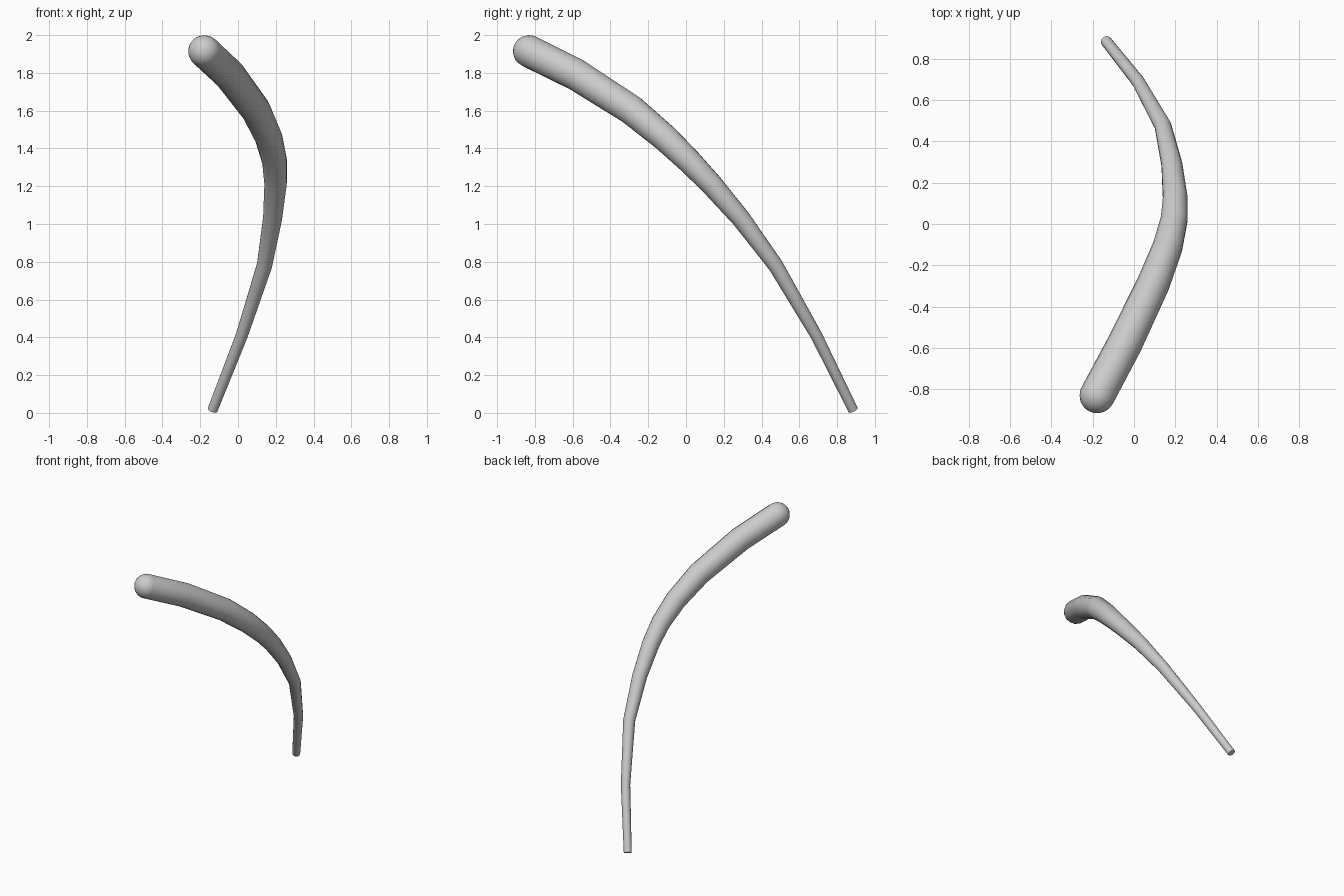
import bpy
import math
from mathutils import Vector

if "Cube" in bpy.data.objects:
    bpy.data.objects.remove(bpy.data.objects["Cube"])

# Centre line from narrow foot to thick head: x, y, z, radius
path = [
    (-0.135, 0.885, 0.015, 0.027),
    (0.02, 0.69, 0.41, 0.032),
    (0.14, 0.475, 0.78, 0.041),
    (0.183, 0.29, 1.03, 0.051),
    (0.199, 0.13, 1.215, 0.06),
    (0.194, 0.02, 1.33, 0.066),
    (0.163, -0.11, 1.455, 0.073),
    (0.093, -0.29, 1.605, 0.08),
    (-0.045, -0.58, 1.79, 0.085),
    (-0.178, -0.83, 1.914, 0.086),
]

# Rounded head: shrinking rings continuing along the last direction
end = Vector(path[-1][:3])
head_radius = path[-1][3]
direction = (end - Vector(path[-2][:3])).normalized()
for i in range(1, 7):
    a = math.radians(min(15 * i, 89))
    p = end + direction * head_radius * math.sin(a)
    path.append((*p, head_radius * math.cos(a)))

# Tapered tube swept along the path
curve = bpy.data.curves.new("curved_horn", 'CURVE')
curve.dimensions = '3D'
curve.bevel_depth = 1.0
curve.bevel_resolution = 6
curve.use_fill_caps = True
spline = curve.splines.new('POLY')
spline.points.add(len(path) - 1)
for point, (x, y, z, r) in zip(spline.points, path):
    point.co = (x, y, z, 1)
    point.radius = r

horn = bpy.data.objects.new("curved_horn", curve)
bpy.context.collection.objects.link(horn)
bpy.context.view_layer.objects.active = horn
horn.select_set(True)
bpy.ops.object.convert(target='MESH')
bpy.ops.object.shade_smooth_by_angle(angle=math.radians(40))
